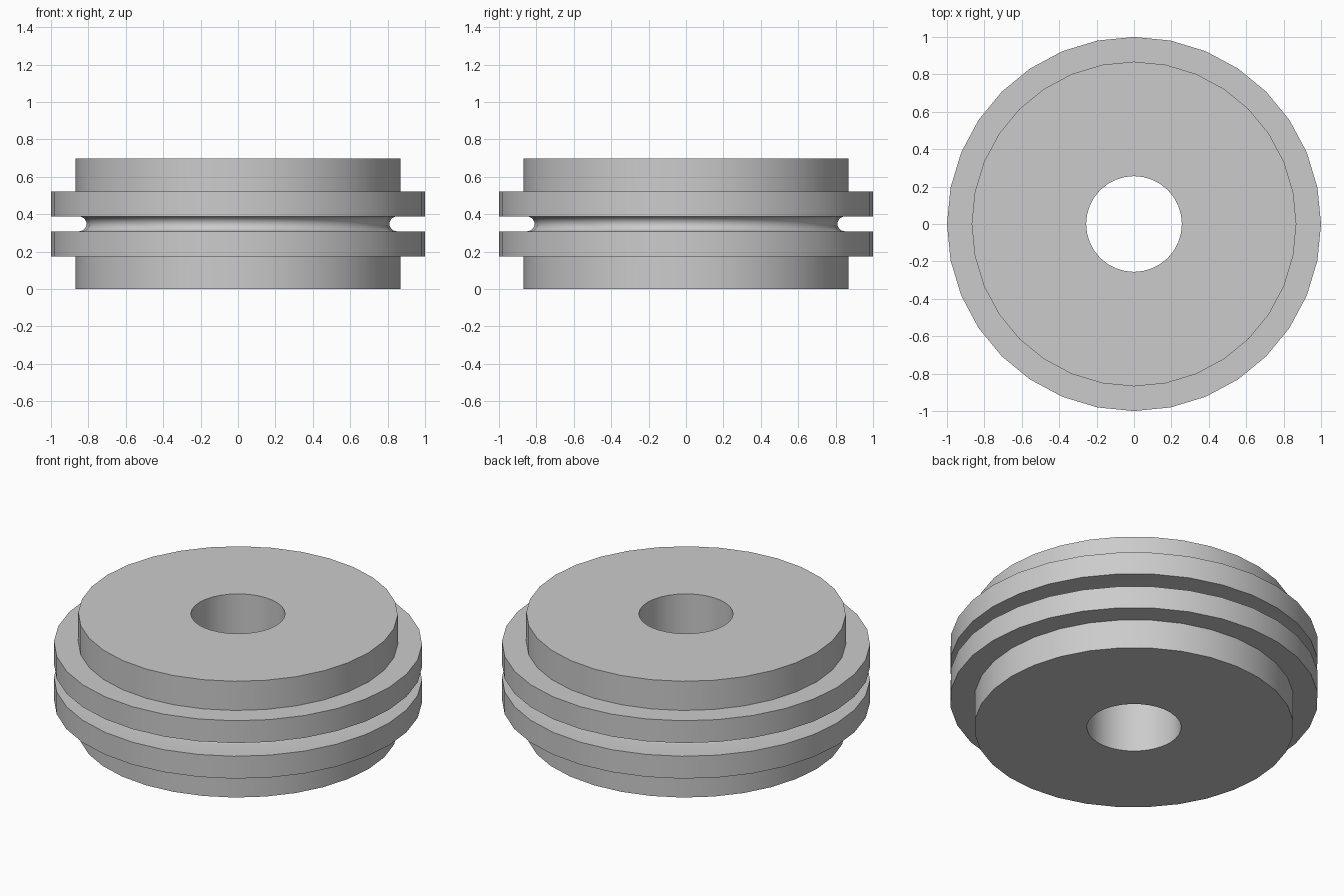
import bpy, bmesh, math
from mathutils import Vector

cube = bpy.data.objects.get("Cube")
if cube:
    bpy.data.objects.remove(cube, do_unlink=True)

SIDES = 32
HEIGHT = 0.697
BORE, HUB, RIM = 0.256, 0.868, 1.0
MID = HEIGHT / 2
GROOVE_HALF = 0.0395      # half the groove width, also its rounded floor radius
GROOVE_FLOOR = 0.81
RIM_BOTTOM = 0.175
ARC_STEPS = 12

metal = bpy.data.materials.new("light_grey")
metal.use_nodes = True
grey = (0.6, 0.6, 0.6, 1)
metal.diffuse_color = grey
metal.node_tree.nodes["Principled BSDF"].inputs["Base Color"].default_value = grey

# Lower half of the cross-section: bore, hub, rim, groove mouth
lower = [(BORE, 0), (HUB, 0), (HUB, RIM_BOTTOM), (RIM, RIM_BOTTOM),
         (RIM, MID - GROOVE_HALF)]
upper = [(r, HEIGHT - z) for r, z in reversed(lower)]

# Rounded groove floor
arc = []
for i in range(ARC_STEPS + 1):
    a = math.pi * i / ARC_STEPS
    arc.append((GROOVE_FLOOR + GROOVE_HALF * (1 - math.sin(a)),
                MID - GROOVE_HALF * math.cos(a)))

# Revolve the closed cross-section about the vertical axis
bm = bmesh.new()
verts = [bm.verts.new((r, 0, z)) for r, z in lower + arc + upper]
edges = [bm.edges.new((v, verts[(i + 1) % len(verts)])) for i, v in enumerate(verts)]
bmesh.ops.spin(bm, geom=verts + edges, cent=Vector(), axis=Vector((0, 0, 1)),
               angle=math.tau, steps=SIDES)
bmesh.ops.remove_doubles(bm, verts=bm.verts[:], dist=1e-4)
bmesh.ops.recalc_face_normals(bm, faces=bm.faces[:])
mesh = bpy.data.meshes.new("grooved_wheel")
bm.to_mesh(mesh)
bm.free()
mesh.materials.append(metal)

wheel = bpy.data.objects.new("grooved_wheel", mesh)
bpy.context.collection.objects.link(wheel)
bpy.ops.object.select_all(action="DESELECT")
wheel.select_set(True)
bpy.context.view_layer.objects.active = wheel
bpy.ops.object.shade_smooth_by_angle(angle=math.radians(30))
